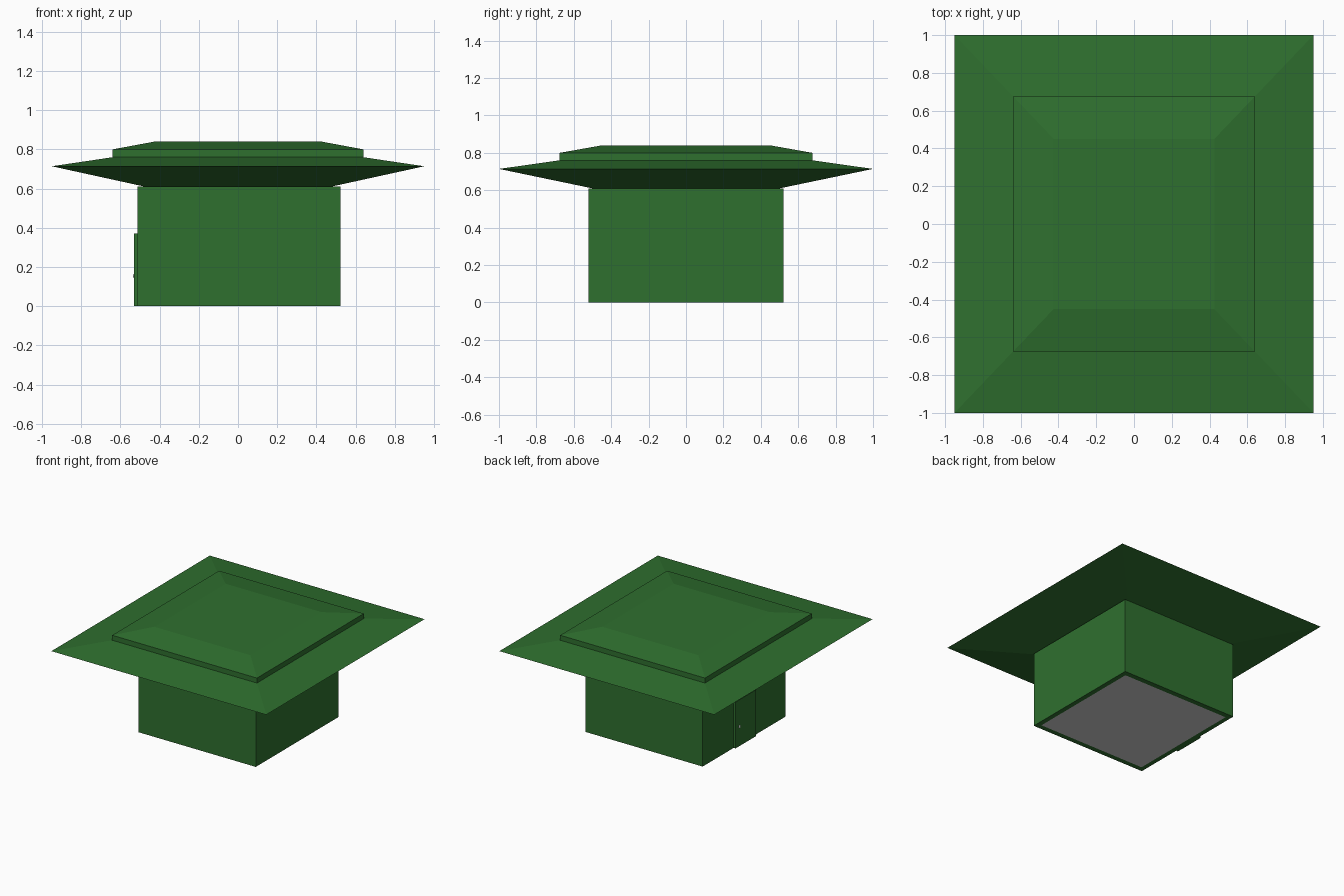
import bpy
import bmesh

cube = bpy.data.objects.get("Cube")
if cube:
    bpy.data.objects.remove(cube, do_unlink=True)


def material(name, rgb):
    mat = bpy.data.materials.new(name)
    mat.use_nodes = True
    mat.diffuse_color = (*rgb, 1)
    mat.node_tree.nodes["Principled BSDF"].inputs["Base Color"].default_value = (*rgb, 1)
    return mat


green = material("leaf green", (0.028, 0.16, 0.028))
grey = material("pale grey", (0.62, 0.62, 0.62))


def finish(name, bm, mat):
    bmesh.ops.recalc_face_normals(bm, faces=bm.faces)
    mesh = bpy.data.meshes.new(name)
    bm.to_mesh(mesh)
    bm.free()
    mesh.materials.append(mat)
    obj = bpy.data.objects.new(name, mesh)
    bpy.context.collection.objects.link(obj)
    return obj


def loft(name, mat, rings, cx=0, cy=0):
    """Join rectangular rings (half x, half y, z) and cap both ends."""
    bm = bmesh.new()
    corners = ((-1, -1), (1, -1), (1, 1), (-1, 1))
    loops = [[bm.verts.new((cx + sx * hx, cy + sy * hy, z)) for sx, sy in corners]
             for hx, hy, z in rings]
    for a, b in zip(loops, loops[1:]):
        for i in range(4):
            j = (i + 1) % 4
            bm.faces.new((a[i], a[j], b[j], b[i]))
    bm.faces.new(loops[0])
    bm.faces.new(loops[-1])
    return finish(name, bm, mat)


# Hollow walls, open underneath, with a pale floor set flush in the opening
loft("walls", green, [(0.518, 0.522, 0.61), (0.518, 0.522, 0),
                      (0.48, 0.48, 0), (0.48, 0.48, 0.56)], cx=0.005)
loft("floor", grey, [(0.48, 0.48, 0), (0.48, 0.48, 0.04)], cx=0.005)

# Wide flared roof and the bevelled cap on top
loft("roof", green, [(0.475, 0.5, 0.61), (0.95, 1, 0.714), (0.64, 0.675, 0.76)])
loft("roof_cap", green, [(0.64, 0.675, 0.76), (0.64, 0.675, 0.80), (0.425, 0.45, 0.84)])

# Door on the right side with a small round knob
loft("door", green, [(0.015, 0.13, 0), (0.015, 0.13, 0.37)], cx=-0.515)

bm = bmesh.new()
bmesh.ops.create_uvsphere(bm, u_segments=12, v_segments=8, radius=0.014)
knob = finish("door_knob", bm, grey)
knob.location = (-0.522, 0.08, 0.155)
knob.data.shade_smooth()
